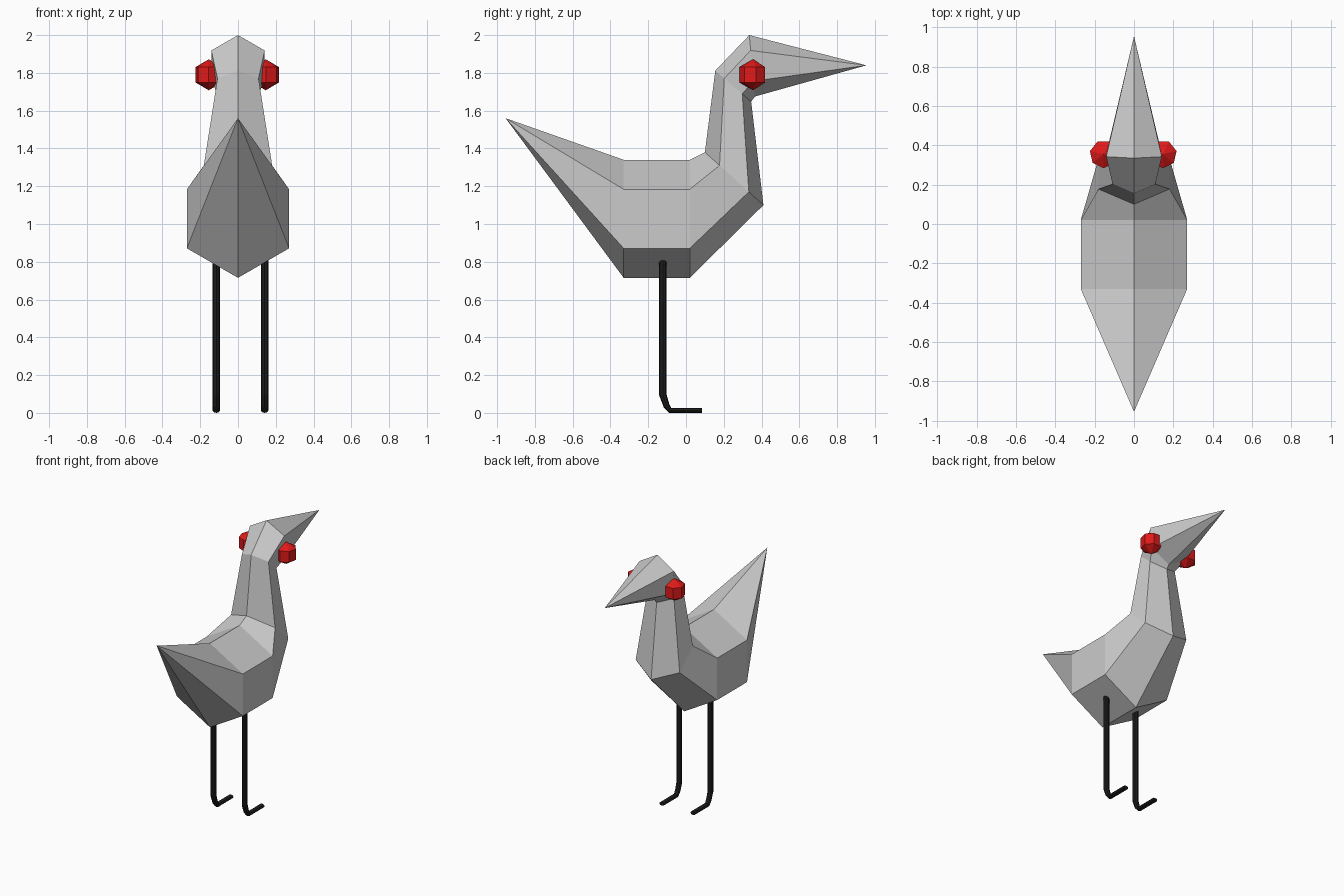
import bpy, bmesh
from math import sin, cos, pi
from mathutils import Matrix, Vector

if "Cube" in bpy.data.objects:
    bpy.data.objects.remove(bpy.data.objects["Cube"])


def material(name, rgb):
    mat = bpy.data.materials.new(name)
    mat.diffuse_color = (*rgb, 1)
    mat.use_nodes = True
    mat.node_tree.nodes["Principled BSDF"].inputs["Base Color"].default_value = mat.diffuse_color
    return mat


def finish(bm, name, mat=None):
    bmesh.ops.remove_doubles(bm, verts=bm.verts, dist=1e-5)
    bmesh.ops.recalc_face_normals(bm, faces=bm.faces)
    mesh = bpy.data.meshes.new(name)
    bm.to_mesh(mesh)
    bm.free()
    if mat:
        mesh.materials.append(mat)
    obj = bpy.data.objects.new(name, mesh)
    bpy.context.collection.objects.link(obj)
    return obj


def loft(name, sections, sides, x=0, half_width=None, mat=None):
    """Skin polygon rings, each given by its two extreme (y, z) points."""
    bm = bmesh.new()
    rings = []
    for y0, z0, y1, z1 in sections:
        a, b = Vector((x, y0, z0)), Vector((x, y1, z1))
        mid, axis = (a + b) / 2, (a - b) / 2
        w = axis.length if half_width is None else half_width
        rings.append([bm.verts.new(mid + axis * cos(t) + Vector((w * sin(t), 0, 0)))
                      for t in (2 * pi * i / sides for i in range(sides))])
    for r, s in zip(rings, rings[1:]):
        for i in range(sides):
            j = (i + 1) % sides
            bm.faces.new((r[i], r[j], s[j], s[i]))
    for ring in (rings[0], rings[-1]):
        if (ring[0].co - ring[sides // 2].co).length > 1e-4:
            bm.faces.new(ring)
    return finish(bm, name, mat)


red = material("eye_red", (0.75, 0.01, 0.01))
black = material("leg_black", (0.012, 0.012, 0.012))

# Body: tail tip, torso, neck, head and beak tip in one hexagonal loft
loft("body", [
    (-0.955, 1.56, -0.955, 1.56),
    (-0.33, 1.34, -0.33, 0.715),
    (0.02, 1.34, 0.02, 0.715),
    (0.10, 1.38, 0.41, 1.10),
    (0.155, 1.812, 0.345, 1.648),
    (0.335, 2.0, 0.365, 1.675),
    (0.955, 1.84, 0.955, 1.84),
], 6)

# Legs: bent rods that flatten into the feet
leg_path = [
    (-0.143, 0.81, -0.102, 0.81),
    (-0.143, 0.095, -0.102, 0.095),
    (-0.118, 0.03, -0.088, 0.046),
    (-0.09, 0.0, -0.078, 0.026),
    (0.084, 0.0, 0.084, 0.026),
]
for side, x in (("left", -0.115), ("right", 0.141)):
    loft(side + "_leg", leg_path, 8, x, 0.02, black)

# Eyes: seven-sided low-poly balls
for side, x in (("left", -0.155), ("right", 0.147)):
    bm = bmesh.new()
    bmesh.ops.create_uvsphere(
        bm, u_segments=7, v_segments=3, radius=0.082,
        matrix=Matrix.Translation((x, 0.355, 1.79)) @ Matrix.Rotation(pi / 2, 4, 'Z'))
    # turn so one corner points forward along +y
    top = max(bm.verts, key=lambda v: v.co.y)
    if abs(top.co.x - x) > 0.005:
        bmesh.ops.rotate(bm, verts=bm.verts, cent=(x, 0.355, 1.79),
                         matrix=Matrix.Rotation(pi / 2, 3, 'Z'))
    finish(bm, side + "_eye", red)
